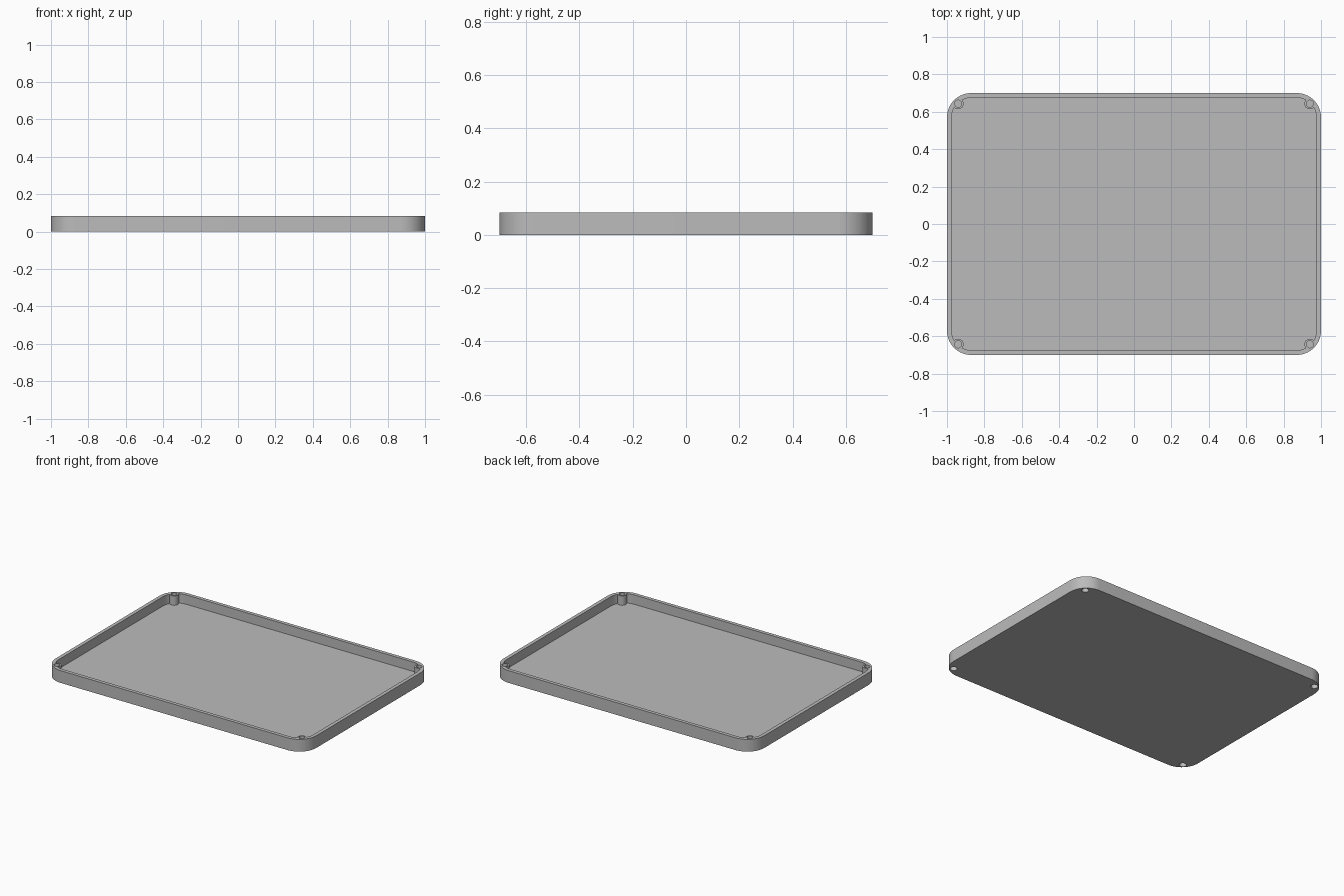
import bpy
import bmesh
from math import cos, sin, pi, radians

default = bpy.data.objects.get("Cube")
if default:
    bpy.data.objects.remove(default, do_unlink=True)

WIDTH, DEPTH, HEIGHT = 2.0, 1.4, 0.085
CORNER, WALL, FLOOR = 0.13, 0.025, 0.02
BOSS_X, BOSS_Y = 0.94, 0.643

grey = bpy.data.materials.new("light grey plastic")
grey.use_nodes = True
colour = (0.5, 0.5, 0.5, 1)
grey.diffuse_color = colour
grey.node_tree.nodes["Principled BSDF"].inputs["Base Color"].default_value = colour


def rounded_outline(inset):
    """Rounded rectangle, inset evenly from the outer edge."""
    r = CORNER - inset
    cx, cy = WIDTH / 2 - CORNER, DEPTH / 2 - CORNER
    steps = 16
    points = []
    for quarter, (sx, sy) in enumerate([(1, 1), (-1, 1), (-1, -1), (1, -1)]):
        for i in range(steps + 1):
            a = (quarter + i / steps) * pi / 2
            points.append((sx * cx + r * cos(a), sy * cy + r * sin(a)))
    return points


def circle(x, y, r, steps=32):
    return [(x + r * cos(2 * pi * i / steps), y + r * sin(2 * pi * i / steps))
            for i in range(steps)]


def prism(name, outlines, z0, z1):
    """Extrude one or more closed outlines from z0 to z1."""
    bm = bmesh.new()
    for outline in outlines:
        low = [bm.verts.new((x, y, z0)) for x, y in outline]
        high = [bm.verts.new((x, y, z1)) for x, y in outline]
        bm.faces.new(low[::-1])
        bm.faces.new(high)
        n = len(outline)
        for i in range(n):
            j = (i + 1) % n
            bm.faces.new((low[i], low[j], high[j], high[i]))
    mesh = bpy.data.meshes.new(name)
    bm.to_mesh(mesh)
    bm.free()
    mesh.materials.append(grey)
    obj = bpy.data.objects.new(name, mesh)
    bpy.context.collection.objects.link(obj)
    return obj


def combine(target, tool, operation):
    mod = target.modifiers.new(tool.name, 'BOOLEAN')
    mod.operation = operation
    mod.solver = 'EXACT'
    mod.object = tool
    bpy.ops.object.select_all(action='DESELECT')
    bpy.context.view_layer.objects.active = target
    target.select_set(True)
    bpy.ops.object.modifier_apply(modifier=mod.name)
    bpy.data.objects.remove(tool, do_unlink=True)


def corner_circles(r):
    return [circle(sx * BOSS_X, sy * BOSS_Y, r) for sx in (-1, 1) for sy in (-1, 1)]


# Tray: solid slab hollowed from above
tray = prism("tray", [rounded_outline(0)], 0, HEIGHT)
combine(tray, prism("hollow", [rounded_outline(WALL)], FLOOR, HEIGHT + 0.1), 'DIFFERENCE')

# Corner screw bosses, with a pilot hole above and a screw recess below
combine(tray, prism("bosses", corner_circles(0.029), FLOOR / 2, HEIGHT), 'UNION')
combine(tray, prism("pilot_holes", corner_circles(0.019), 0.045, HEIGHT + 0.1), 'DIFFERENCE')
combine(tray, prism("screw_recesses", corner_circles(0.023), -0.1, 0.03), 'DIFFERENCE')

tray.select_set(True)
bpy.context.view_layer.objects.active = tray
bpy.ops.object.shade_smooth_by_angle(angle=radians(30))
